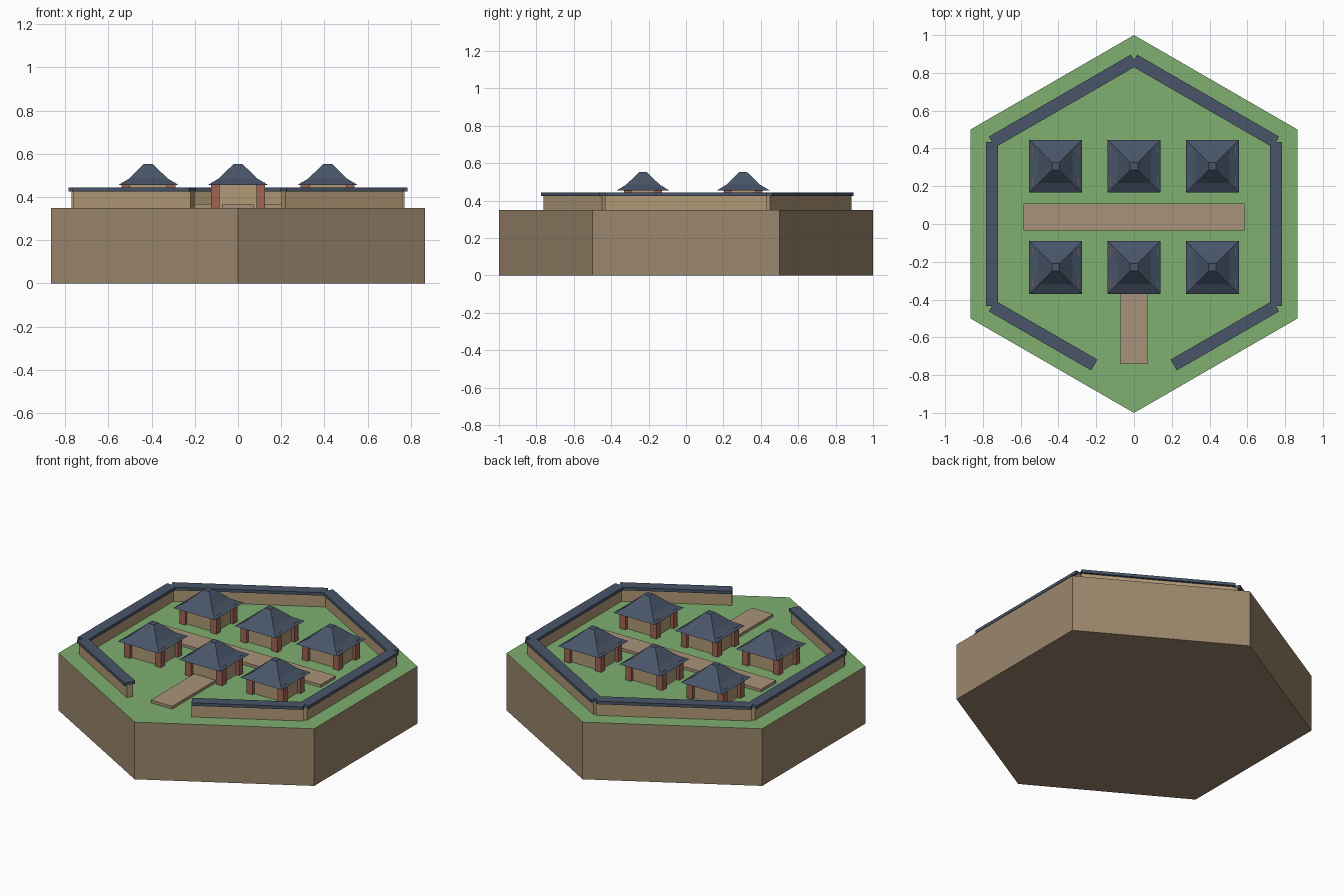
import bpy, bmesh, math
from mathutils import Vector

if "Cube" in bpy.data.objects:
    bpy.data.objects.remove(bpy.data.objects["Cube"])

def material(name, rgb):
    m = bpy.data.materials.new(name)
    m.diffuse_color = (*rgb, 1)
    m.use_nodes = True
    m.node_tree.nodes["Principled BSDF"].inputs["Base Color"].default_value = m.diffuse_color
    return m

EARTH = material("earth", (0.33, 0.24, 0.15))
GRASS = material("grass", (0.21, 0.43, 0.16))
PLASTER = material("plaster", (0.44, 0.32, 0.18))
TILE = material("roof_tile", (0.065, 0.09, 0.14))
STONE = material("path_stone", (0.39, 0.29, 0.19))
POST = material("post_red", (0.35, 0.13, 0.09))

GROUND = 0.35

def finish(name, bm, *mats):
    bmesh.ops.recalc_face_normals(bm, faces=bm.faces)
    me = bpy.data.meshes.new(name)
    bm.to_mesh(me)
    bm.free()
    for m in mats:
        me.materials.append(m)
    ob = bpy.data.objects.new(name, me)
    bpy.context.collection.objects.link(ob)
    return ob

def box(name, x, y, z0, z1, sx, sy, mat, angle=0):
    bm = bmesh.new()
    bmesh.ops.create_cube(bm, size=1)
    bmesh.ops.scale(bm, vec=(sx, sy, z1 - z0), verts=bm.verts)
    ob = finish(name, bm, mat)
    ob.location = (x, y, (z0 + z1) / 2)
    ob.rotation_euler.z = angle
    return ob

def hex_point(r, i):
    a = math.radians(90 + 60 * i)
    return Vector((r * math.cos(a), r * math.sin(a), 0))

# Hexagonal ground block with a grass top
bm = bmesh.new()
bottom = bm.faces.new([bm.verts.new(hex_point(1, i)) for i in range(6)])
ext = bmesh.ops.extrude_face_region(bm, geom=[bottom], use_keep_orig=True)
for v in [g for g in ext["geom"] if isinstance(g, bmesh.types.BMVert)]:
    v.co.z = GROUND
for f in bm.faces:
    if all(v.co.z > 0.1 for v in f.verts):
        f.material_index = 1
finish("ground_block", bm, EARTH, GRASS)

# Perimeter wall with tiled coping; the two front runs stop short for the entrance
def wall(name, a, b):
    mid, d = (a + b) / 2, b - a
    angle = math.atan2(d.y, d.x)
    box(name, mid.x, mid.y, GROUND, 0.425, d.length, 0.037, PLASTER, angle)
    box(name + "_coping", mid.x, mid.y, 0.425, 0.443, d.length, 0.066, TILE, angle)

for i in range(6):
    a, b = hex_point(0.868, i), hex_point(0.868, i + 1)
    if i == 2:
        b = a.lerp(b, 0.72)
    elif i == 3:
        a = b.lerp(a, 0.72)
    wall("perimeter_wall", a, b)

# Paths
box("cross_path", 0, 0.037, GROUND, 0.367, 1.17, 0.145, STONE)
box("entrance_path", 0, -0.53, GROUND, 0.367, 0.145, 0.42, STONE)

# Flared roof from stacked square rings
def roof(x, y):
    bm = bmesh.new()
    rings = []
    for r, z in ((0.14, 0.455), (0.09, 0.485), (0.02, 0.553)):
        rings.append([bm.verts.new((sx * r, sy * r, z))
                      for sx, sy in ((-1, -1), (1, -1), (1, 1), (-1, 1))])
    for lo, hi in zip(rings, rings[1:]):
        for k in range(4):
            j = (k + 1) % 4
            bm.faces.new((lo[k], lo[j], hi[j], hi[k]))
    bm.faces.new(rings[-1])
    bm.faces.new(rings[0][::-1])
    finish("house_roof", bm, TILE).location = (x, y, 0)

# Six houses: body, corner posts, roof
for y in (0.306, -0.23):
    for x in (-0.415, 0, 0.415):
        box("house_body", x, y, GROUND, 0.458, 0.21, 0.166, PLASTER)
        for sx in (-1, 1):
            for sy in (-1, 1):
                box("corner_post", x + sx * 0.105, y + sy * 0.082,
                    GROUND, 0.466, 0.04, 0.04, POST)
        roof(x, y)
